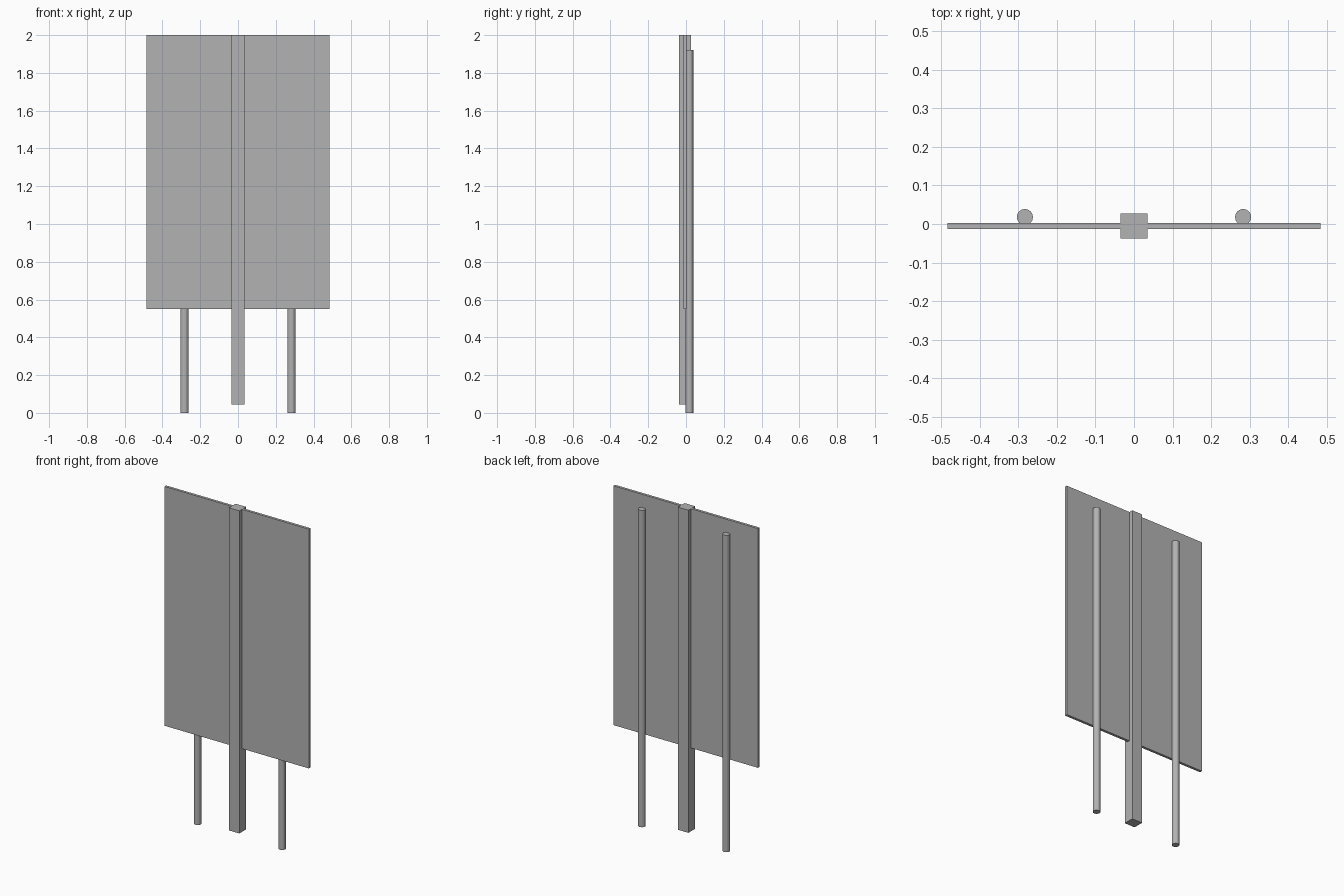
import bpy

cube = bpy.data.objects.get("Cube")
if cube:
    bpy.data.objects.remove(cube, do_unlink=True)

# One plain grey for every part
GREY = (0.45, 0.45, 0.45, 1)
grey = bpy.data.materials.new("plain grey")
grey.use_nodes = True
grey.diffuse_color = GREY
grey.node_tree.nodes["Principled BSDF"].inputs["Base Color"].default_value = GREY


def finish(name):
    obj = bpy.context.object
    obj.name = name
    obj.data.materials.append(grey)
    return obj


def box(name, low, high):
    centre = [(a + b) / 2 for a, b in zip(low, high)]
    bpy.ops.mesh.primitive_cube_add(size=1, location=centre)
    obj = finish(name)
    obj.scale = [b - a for a, b in zip(low, high)]
    bpy.ops.object.transform_apply(location=False, rotation=False, scale=True)


def rod(name, x):
    height = 1.92
    bpy.ops.mesh.primitive_cylinder_add(
        vertices=16, radius=0.021, depth=height, location=(x, 0.018, height / 2))
    finish(name)


# Flat board with a square post running through its middle
box("board", (-0.484, -0.013, 0.55), (0.484, 0.003, 2))
box("centre_post", (-0.035, -0.037, 0.045), (0.035, 0.027, 2))

# Round support rods behind the board
for side, sign in (("left", 1), ("right", -1)):
    rod(side + "_rod", sign * 0.283)
